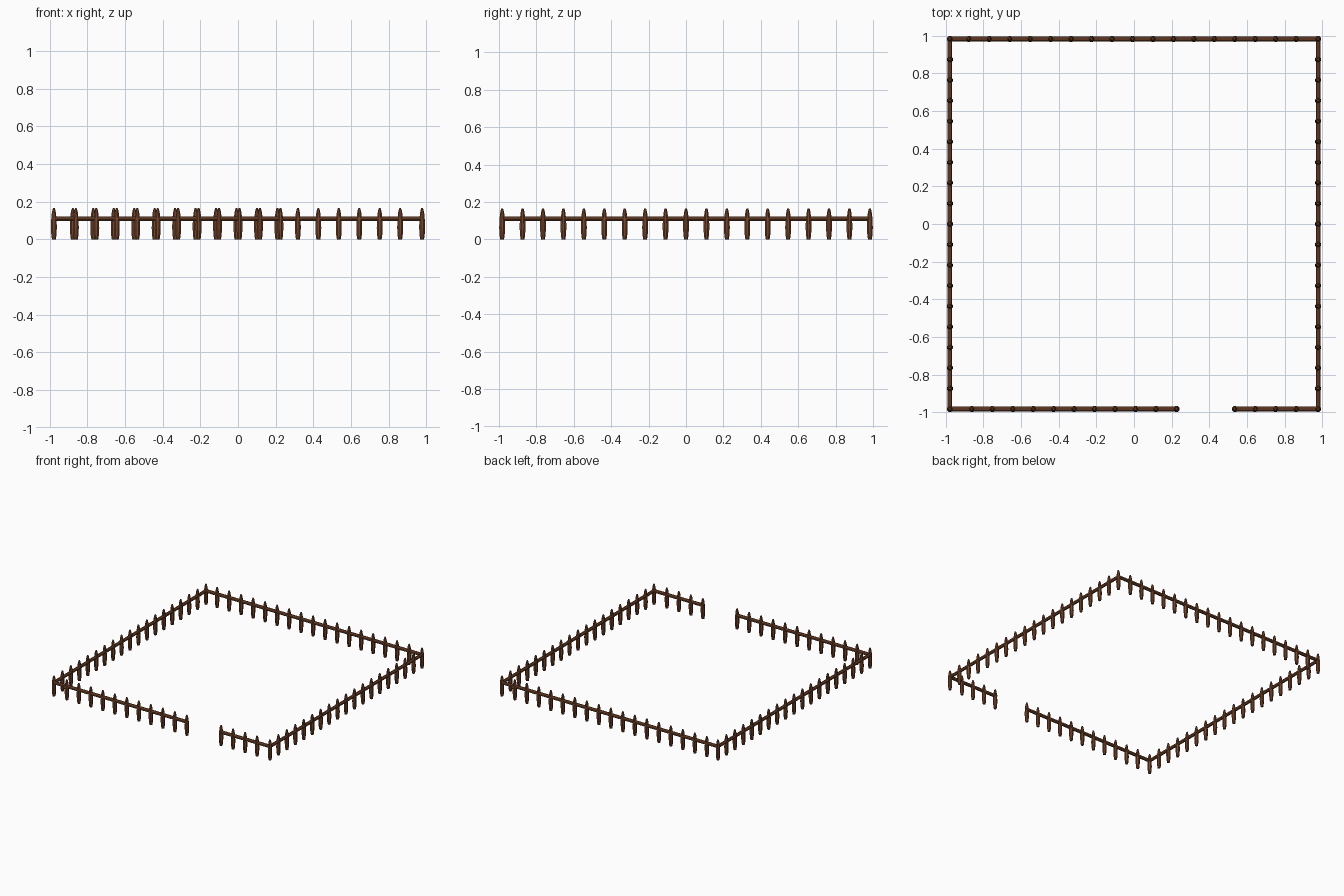
import bpy, bmesh, math
from mathutils import Vector

if "Cube" in bpy.data.objects:
    bpy.data.objects.remove(bpy.data.objects["Cube"])

wood = bpy.data.materials.new("brown wood")
wood.diffuse_color = (0.185, 0.063, 0.026, 1)
wood.use_nodes = True
wood.node_tree.nodes["Principled BSDF"].inputs["Base Color"].default_value = wood.diffuse_color

X, Y, N = 0.978, 0.983, 18          # fence half sizes, gaps per side
STEP_X, STEP_Y = 2 * X / N, 2 * Y / N
SHIFT = 0.008                       # slight uneven spacing of the front and back rows

# Bulging stake profile: (height, radius)
PROFILE = [(0.0, 0.011), (0.02, 0.0145), (0.06, 0.017), (0.10, 0.016),
           (0.14, 0.012), (0.158, 0.008), (0.166, 0.005)]
SIDES = 8


def finish(bm, name):
    bmesh.ops.recalc_face_normals(bm, faces=bm.faces)
    me = bpy.data.meshes.new(name)
    bm.to_mesh(me)
    bm.free()
    me.materials.append(wood)
    ob = bpy.data.objects.new(name, me)
    bpy.context.collection.objects.link(ob)


def loft(bm, rings):
    rows = [[bm.verts.new(p) for p in ring] for ring in rings]
    for a, b in zip(rows, rows[1:]):
        for i in range(SIDES):
            j = (i + 1) % SIDES
            bm.faces.new((a[i], a[j], b[j], b[i]))
    bm.faces.new(rows[0])
    bm.faces.new(rows[-1])


def angles():
    return [2 * math.pi * (i + 0.5) / SIDES for i in range(SIDES)]


def stakes(name, points):
    bm = bmesh.new()
    for x, y in points:
        loft(bm, [[(x + r * math.cos(a), y + r * math.sin(a), z) for a in angles()]
                  for z, r in PROFILE])
    finish(bm, name)


def rail(name, start, end, r=0.0135, z=0.11):
    bm = bmesh.new()
    s, e = Vector((*start, z)), Vector((*end, z))
    d = (e - s).normalized()
    side, up = d.cross(Vector((0, 0, 1))), Vector((0, 0, 1))
    loft(bm, [[p + side * r * math.cos(a) + up * r * math.sin(a) for a in angles()]
              for p in (s, e)])
    finish(bm, name)


def row_x(i, shift):
    return -X + i * STEP_X + (shift if 0 < i < N else 0)


# Stakes on each side, with a gateway gap in the front
stakes("back_stakes", [(row_x(i, -SHIFT), Y) for i in range(N + 1)])
stakes("front_left_stakes", [(row_x(i, SHIFT), -Y) for i in range(12)])
stakes("front_right_stakes", [(row_x(i, -SHIFT), -Y) for i in range(14, N + 1)])
for name, sx in (("left", -1), ("right", 1)):
    stakes(name + "_stakes", [(sx * X, -Y + i * STEP_Y) for i in range(1, N)])
    rail(name + "_rail", (sx * X, -Y), (sx * X, Y))

# Rails along the back and either side of the gateway
rail("back_rail", (-X, Y), (X, Y))
rail("front_left_rail", (-X, -Y), (0.235, -Y))
rail("front_right_rail", (0.525, -Y), (X, -Y))
